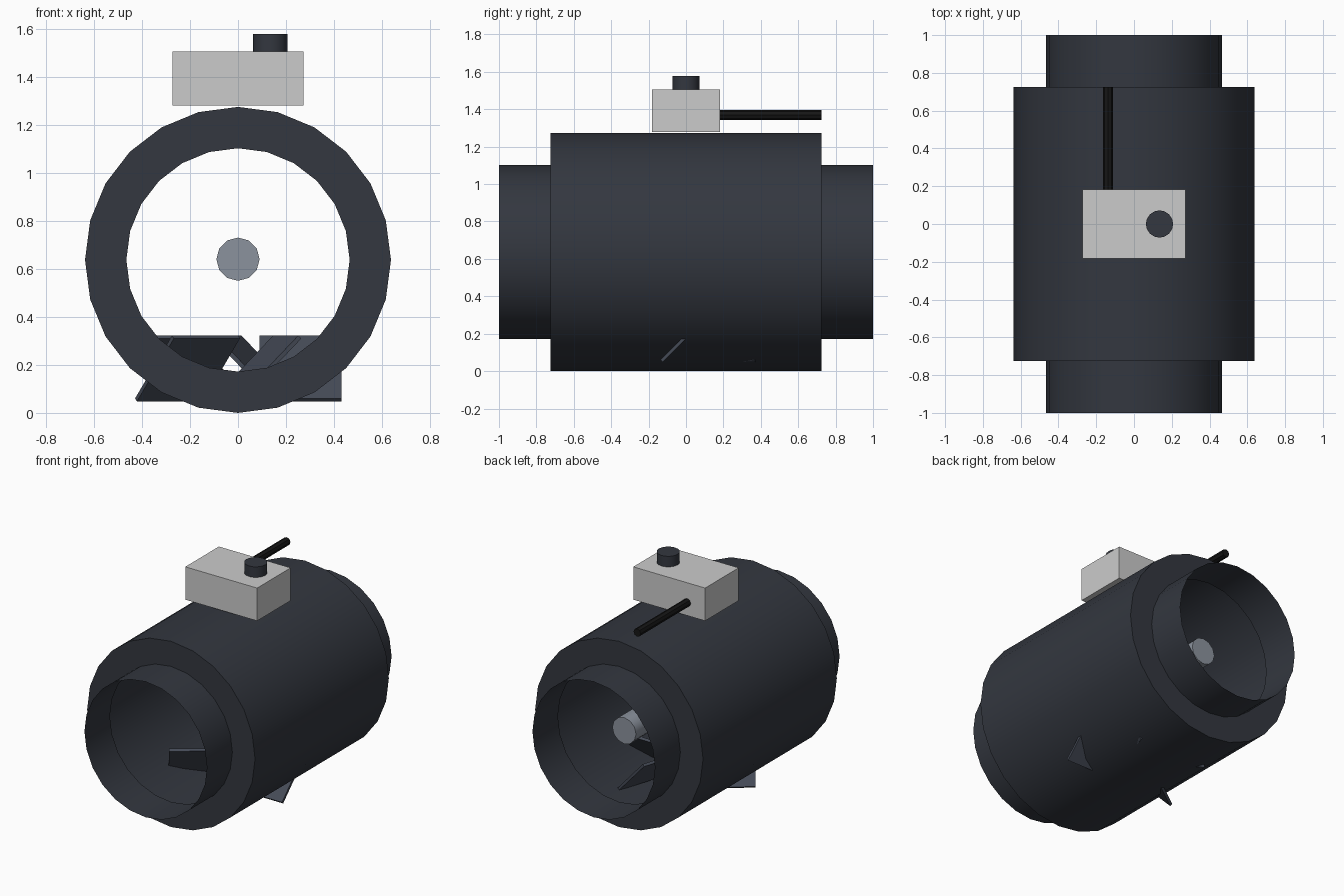
import bpy, bmesh, math
from mathutils import Matrix, Vector

if "Cube" in bpy.data.objects:
    bpy.data.objects.remove(bpy.data.objects["Cube"])

AXIS_Z = 0.637


def material(name, rgb):
    m = bpy.data.materials.new(name)
    m.diffuse_color = (*rgb, 1)
    m.use_nodes = True
    m.node_tree.nodes["Principled BSDF"].inputs["Base Color"].default_value = m.diffuse_color
    return m


CASING = material("dark_casing", (0.033, 0.038, 0.050))
BLADE = material("blade_grey", (0.060, 0.070, 0.095))
HUB = material("hub_grey", (0.26, 0.29, 0.34))
BLACK = material("cable_black", (0.008, 0.008, 0.008))
BOX = material("box_grey", (0.70, 0.71, 0.72))


def finish(name, bm, mat, smooth=True):
    me = bpy.data.meshes.new(name)
    bm.to_mesh(me)
    bm.free()
    ob = bpy.data.objects.new(name, me)
    bpy.context.collection.objects.link(ob)
    me.materials.append(mat)
    if smooth:
        bpy.ops.object.select_all(action='DESELECT')
        ob.select_set(True)
        bpy.context.view_layer.objects.active = ob
        bpy.ops.object.shade_smooth_by_angle(angle=math.radians(35))
    return ob


def cylinder(name, centre, radius, length, sides, mat, along_y=False):
    bm = bmesh.new()
    turn = Matrix.Rotation(math.radians(90), 4, 'X') if along_y else Matrix()
    bmesh.ops.create_cone(bm, cap_ends=True, segments=sides, radius1=radius,
                          radius2=radius, depth=length,
                          matrix=Matrix.Translation(centre) @ turn)
    return finish(name, bm, mat)


def box(bm, size, matrix):
    bmesh.ops.create_cube(bm, size=1, matrix=matrix @ Matrix.Diagonal((*size, 1)))


# Duct casing: open stepped sheet revolved about the y axis
profile = [(0.465, -1), (0.465, -0.725), (0.637, -0.725),
           (0.637, 0.725), (0.465, 0.725), (0.465, 1)]
SIDES = 24
bm = bmesh.new()
rings = []
for r, y in profile:
    rings.append([bm.verts.new((r * math.sin(2 * math.pi * i / SIDES), y,
                                AXIS_Z + r * math.cos(2 * math.pi * i / SIDES)))
                  for i in range(SIDES)])
for a, b in zip(rings, rings[1:]):
    for i in range(SIDES):
        j = (i + 1) % SIDES
        bm.faces.new((a[i], b[i], b[j], a[j]))
bm.normal_update()
top = max(bm.faces, key=lambda f: f.calc_center_median().z)
if top.normal.z < 0:
    bmesh.ops.reverse_faces(bm, faces=bm.faces[:])
finish("duct_casing", bm, CASING)

# Five pitched blades spread about a vertical axis
bm = bmesh.new()
for k in range(5):
    m = (Matrix.Translation((0, 0, 0.185))
         @ Matrix.Rotation(math.radians(72 * k), 4, 'Z')
         @ Matrix.Translation((0.26, 0, 0))
         @ Matrix.Rotation(math.radians(45), 4, 'X'))
    box(bm, (0.34, 0.37, 0.018), m)
finish("fan_blades", bm, BLADE, smooth=False)

# Hub on the duct axis
cylinder("fan_hub", (0, 0.455, AXIS_Z + 0.003), 0.09, 0.43, 12, HUB, along_y=True)

# Control box, knob and cable
bm = bmesh.new()
box(bm, (0.545, 0.364, 0.225), Matrix.Translation((0, 0, 1.392)))
finish("control_box", bm, BOX, smooth=False)
cylinder("speed_knob", (0.135, 0, 1.54), 0.072, 0.074, 16, CASING)
cylinder("power_cable", (-0.137, 0.453, 1.37), 0.027, 0.545, 8, BLACK, along_y=True)
